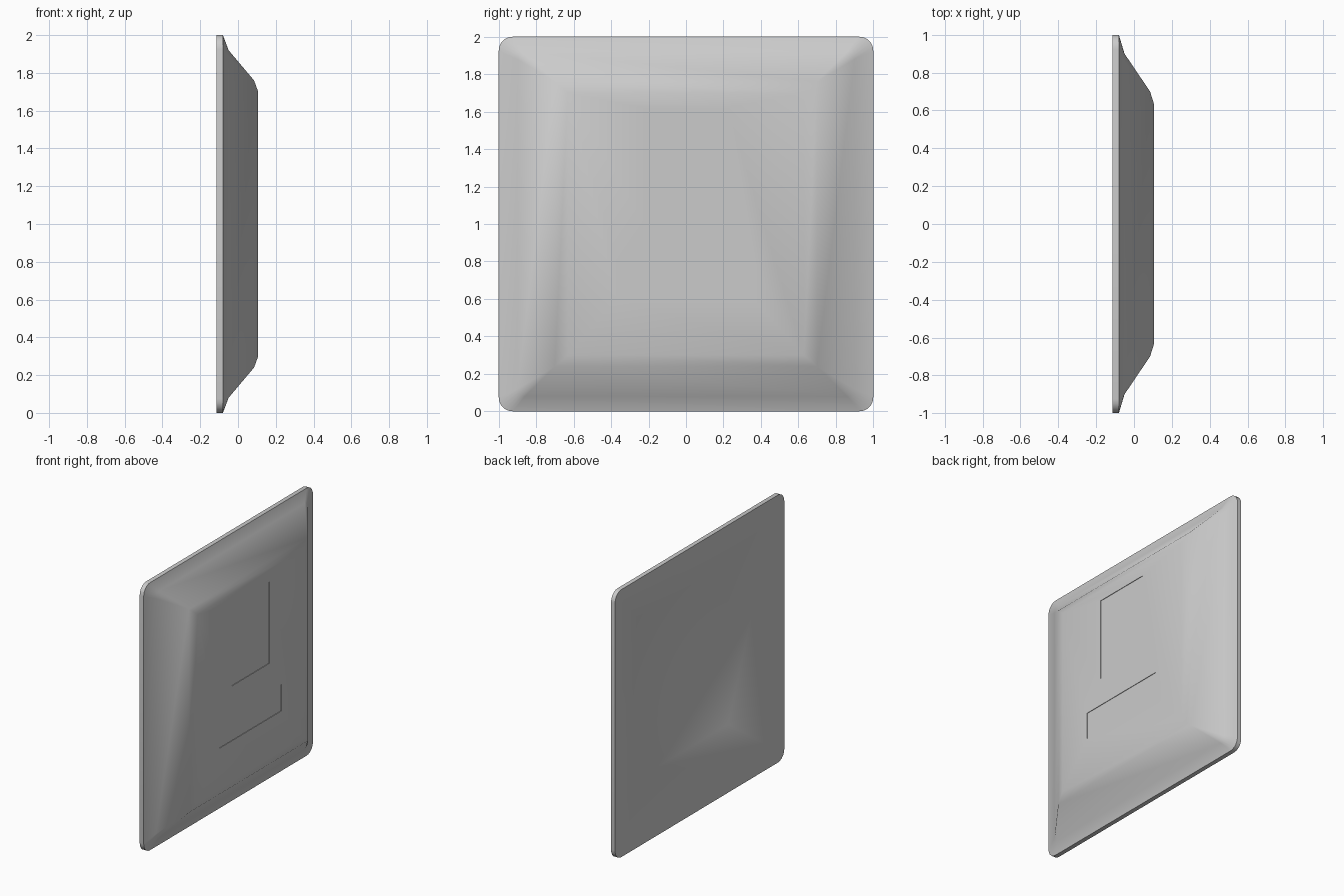
import bpy, bmesh, math

if "Cube" in bpy.data.objects:
    bpy.data.objects.remove(bpy.data.objects["Cube"])


def rounded_loop(bm, x, hy, hz, r, seg=5):
    """Rounded rectangle of vertices in the plane at x, centred on z = 1."""
    verts = []
    for k, (sy, sz) in enumerate([(1, 1), (-1, 1), (-1, -1), (1, -1)]):
        for i in range(seg + 1):
            a = math.pi / 2 * (k + i / seg)
            verts.append(bm.verts.new((x,
                                       sy * (hy - r) + r * math.cos(a),
                                       1 + sz * (hz - r) + r * math.sin(a))))
    return verts


def finish(bm, name):
    bmesh.ops.recalc_face_normals(bm, faces=bm.faces)
    me = bpy.data.meshes.new(name)
    bm.to_mesh(me)
    bm.free()
    ob = bpy.data.objects.new(name, me)
    bpy.context.collection.objects.link(ob)
    return ob


# Dished plate: loops run from the front face, over the rim, into the hollow back
profile = [  # x, half width, half height, corner radius (0 = one sharp corner)
    (0.107, 0.63, 0.70, 0),
    (0.085, 0.70, 0.76, 0),
    (-0.05, 0.90, 0.92, 0.04),
    (-0.08, 1.00, 1.00, 0.075),
    (-0.113, 1.00, 1.00, 0.075),
    (-0.113, 0.87, 0.87, 0),
    (0.030, 0.54, 0.605, 0),
]
bm = bmesh.new()
loops = [rounded_loop(bm, *p) for p in profile]
for a, b in zip(loops, loops[1:]):
    n = len(a)
    for i in range(n):
        j = (i + 1) % n
        bm.faces.new((a[i], a[j], b[j], b[i]))
bm.faces.new(loops[0])
bm.faces.new(loops[-1])
bmesh.ops.remove_doubles(bm, verts=bm.verts, dist=1e-5)
plate = finish(bm, "dished_plate")
bpy.context.view_layer.objects.active = plate
plate.select_set(True)


# Shallow rectangular recesses in the front face
def recess(name, y0, y1, z0, z1, depth=0.004):
    bm = bmesh.new()
    bmesh.ops.create_cube(bm, size=1)
    for v in bm.verts:
        v.co = (0.107 - depth if v.co.x < 0 else 0.13,
                y0 if v.co.y < 0 else y1, z0 if v.co.z < 0 else z1)
    cutter = finish(bm, name)
    mod = plate.modifiers.new(name, 'BOOLEAN')
    mod.operation = 'DIFFERENCE'
    mod.object = cutter
    bpy.ops.object.modifier_apply(modifier=name)
    bpy.data.objects.remove(cutter)


recess("upper_recess", -0.225, 0.22, 1.01, 1.62)
recess("lower_recess", -0.37, 0.36, 0.60, 0.80)
bpy.ops.object.shade_smooth_by_angle(angle=math.radians(45))
